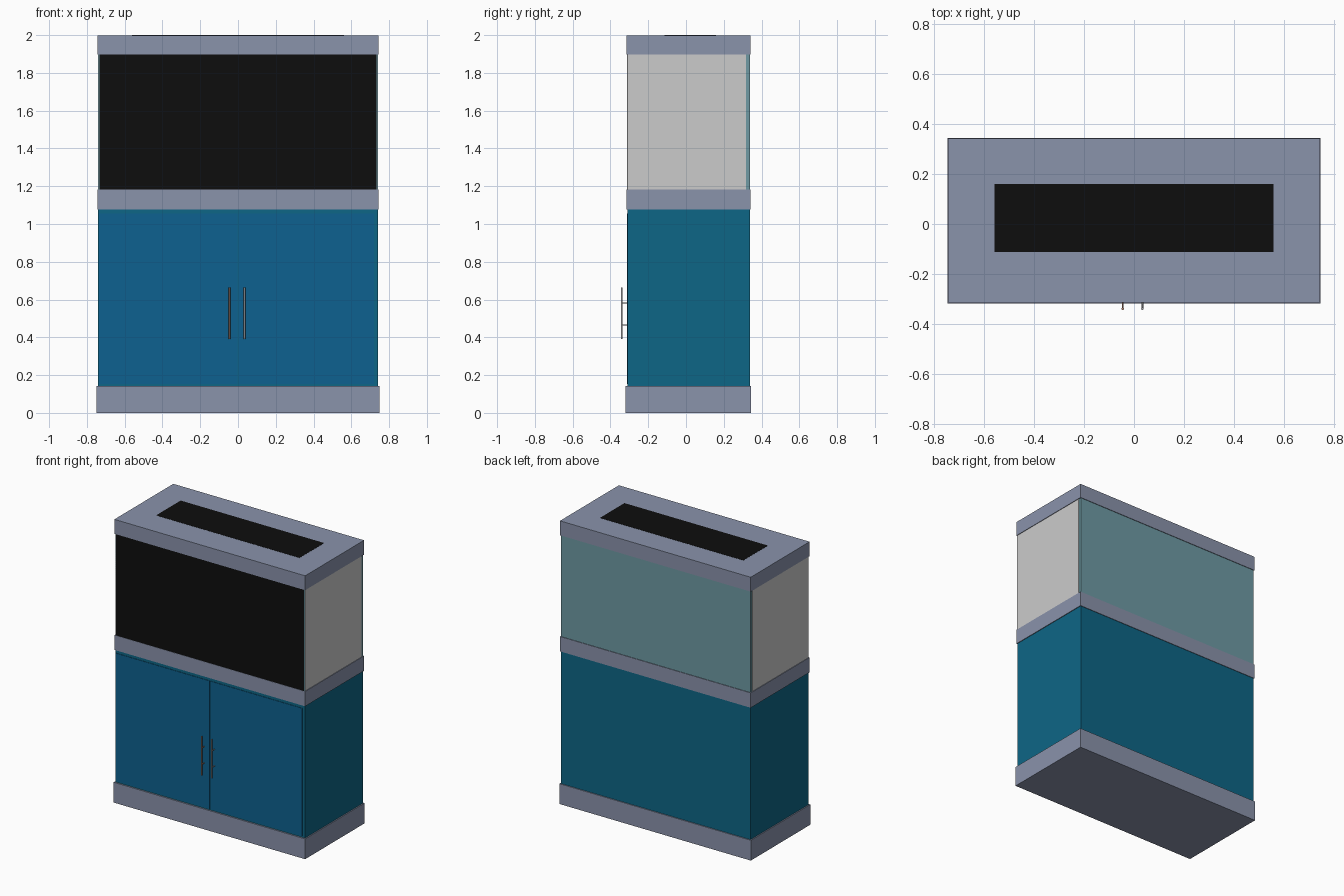
import bpy, math
from mathutils import Vector

if "Cube" in bpy.data.objects:
    bpy.data.objects.remove(bpy.data.objects["Cube"])


def material(name, rgb):
    lin = [(c / 255 / 12.92) if c < 10 else ((c / 255 + 0.055) / 1.055) ** 2.4 for c in rgb]
    m = bpy.data.materials.new(name)
    m.diffuse_color = (*lin, 1)
    m.use_nodes = True
    m.node_tree.nodes["Principled BSDF"].inputs["Base Color"].default_value = m.diffuse_color
    return m


RIM = material("slate_grey", (138, 147, 171))
BODY = material("deep_teal", (13, 102, 134))
DOOR = material("cabinet_blue", (13, 97, 144))
BLACK = material("black", (13, 13, 13))
GREY = material("light_grey", (203, 203, 203))
GLASS = material("glass_teal", (110, 154, 164))
TAN = material("copper", (178, 134, 112))
STEEL = material("steel", (165, 165, 168))


def box(name, mat, x, y, z):
    """Box given by (min, max) along each axis."""
    bpy.ops.mesh.primitive_cube_add(size=1)
    o = bpy.context.object
    o.name = name
    for v in o.data.vertices:
        v.co = [r[0] if c < 0 else r[1] for c, r in zip(v.co, (x, y, z))]
    o.data.materials.append(mat)
    return o


def rod(name, mat, a, b, r):
    """Smooth round bar from a to b."""
    a, b = Vector(a), Vector(b)
    bpy.ops.mesh.primitive_cylinder_add(vertices=16, radius=r, depth=(b - a).length,
                                        location=(a + b) / 2)
    o = bpy.context.object
    o.name = name
    o.rotation_euler = (b - a).to_track_quat('Z', 'Y').to_euler()
    o.data.materials.append(mat)
    bpy.ops.object.shade_smooth_by_angle(angle=math.radians(40))


# Plinth and the two rims
box("plinth", RIM, (-.748, .748), (-.319, .345), (0, .143))
box("middle_rim", RIM, (-.745, .745), (-.315, .342), (1.077, 1.182))
box("top_rim", RIM, (-.745, .745), (-.315, .342), (1.897, 1.999))

# Cabinet with two doors
box("cabinet", BODY, (-.74, .74), (-.309, .338), (.143, 1.077))
box("left_door", DOOR, (-.735, -.003), (-.312, -.306), (.152, 1.055))
box("right_door", DOOR, (.003, .72), (-.312, -.306), (.152, 1.055))

# Tank with front screen, side panels and feeding opening on top
box("tank", GLASS, (-.739, .739), (-.31, .338), (1.182, 1.897))
box("front_screen", BLACK, (-.734, .734), (-.313, -.308), (1.182, 1.897))
for side, s in (("left", -1), ("right", 1)):
    box(side + "_panel", GREY, tuple(sorted((s * .736, s * .741))), (-.31, .318), (1.182, 1.897))
box("lid_opening", BLACK, (-.56, .56), (-.113, .16), (1.996, 2.0))

# Door handles
for side, x, mat in (("left", -.045, TAN), ("right", .034, STEEL)):
    rod(side + "_handle_bar", mat, (x, -.34, .39), (x, -.34, .665), .005)
    for i, z in enumerate((.465, .582)):
        rod(f"{side}_handle_post_{i}", mat, (x, -.34, z), (x, -.308, z), .0035)
